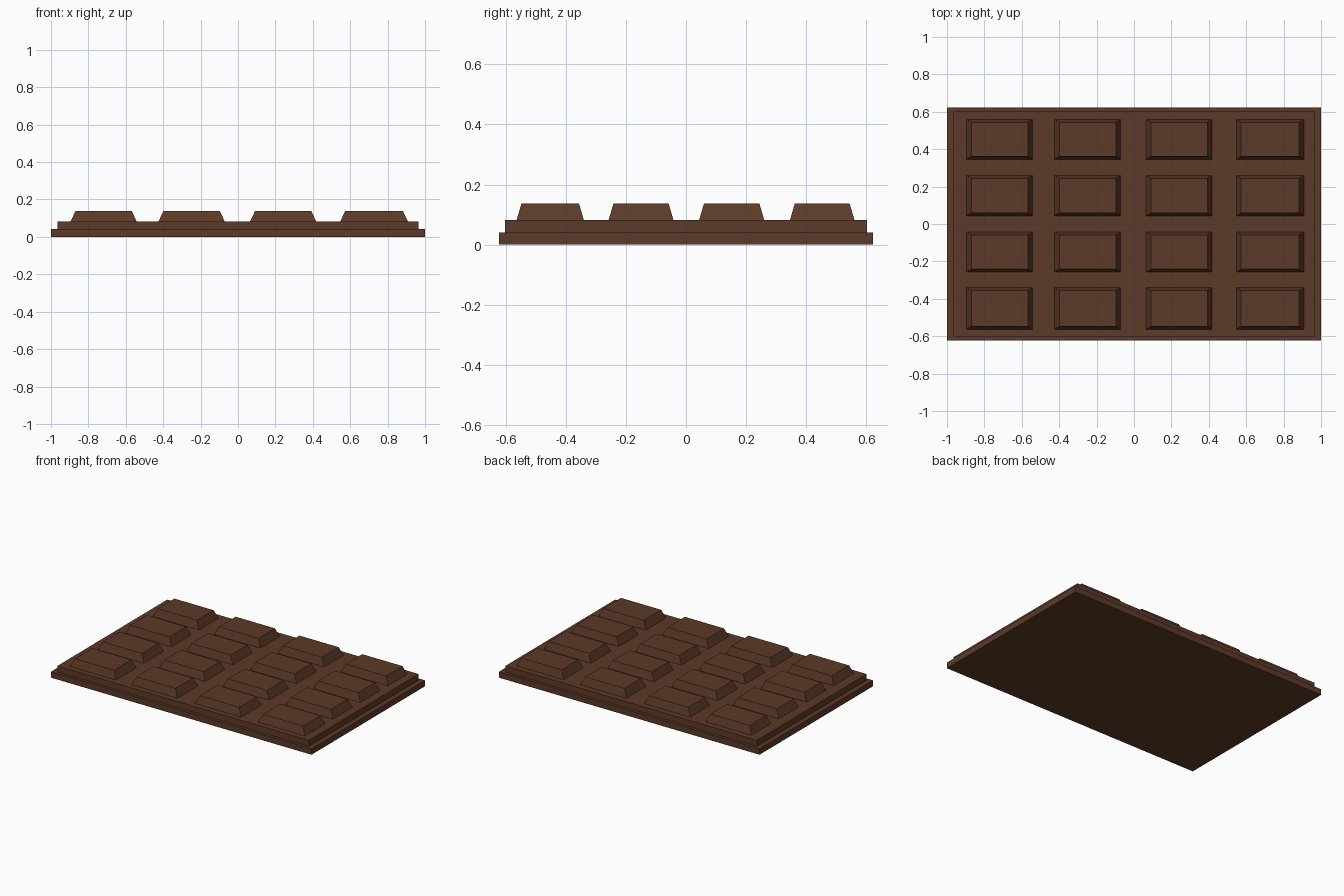
import bpy
import bmesh

cube = bpy.data.objects.get("Cube")
if cube:
    bpy.data.objects.remove(cube, do_unlink=True)

# Chocolate brown material
brown = bpy.data.materials.new("chocolate_brown")
brown.use_nodes = True
colour = (0.107, 0.042, 0.021, 1)
brown.diffuse_color = colour
brown.node_tree.nodes["Principled BSDF"].inputs["Base Color"].default_value = colour


def tapered_block(name, x_span, y_span, z_span, inset_x=0, inset_y=0):
    """Box whose top face is drawn in by the insets."""
    bm = bmesh.new()
    bmesh.ops.create_cube(bm, size=1)
    for v in bm.verts:
        top = v.co.z > 0
        for axis, span, inset in ((0, x_span, inset_x), (1, y_span, inset_y)):
            side = 1 if v.co[axis] > 0 else -1
            v.co[axis] = span[side > 0] - (side * inset if top else 0)
        v.co.z = z_span[top]
    mesh = bpy.data.meshes.new(name)
    bm.to_mesh(mesh)
    bm.free()
    mesh.materials.append(brown)
    obj = bpy.data.objects.new(name, mesh)
    bpy.context.collection.objects.link(obj)
    return obj


# Two stacked slabs
tapered_block("base_slab", (-1, 1), (-0.622, 0.622), (0, 0.041))
tapered_block("upper_slab", (-0.965, 0.965), (-0.602, 0.602), (0.041, 0.083))

# Grid of bevelled squares
columns = [(-0.895, -0.542), (-0.425, -0.071), (0.065, 0.418), (0.547, 0.908)]
rows = [(-0.563, -0.34), (-0.257, -0.042), (0.044, 0.26), (0.346, 0.56)]
for r, y_span in enumerate(rows, 1):
    for c, x_span in enumerate(columns, 1):
        tapered_block(f"segment_row{r}_column{c}", x_span, y_span,
                      (0.083, 0.138), 0.026, 0.016)
